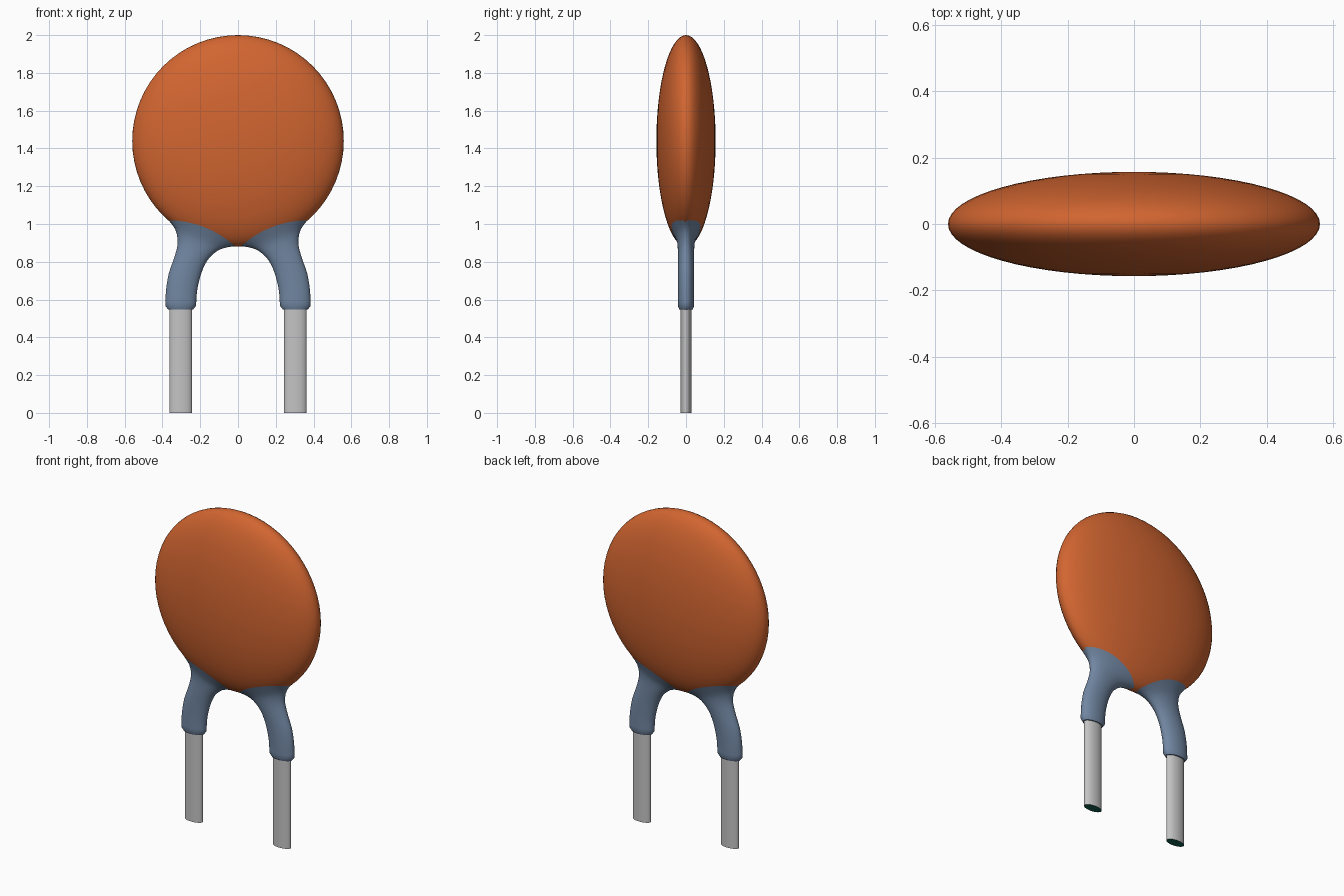
import bpy, bmesh, math
from mathutils import Vector, Matrix

cube = bpy.data.objects.get("Cube")
if cube:
    bpy.data.objects.remove(cube, do_unlink=True)

RADIUS, HALF_DEPTH, CENTRE_Z = 0.56, 0.157, 1.44
SIDES = 32


def material(name, colour, roughness=0.5):
    m = bpy.data.materials.new(name)
    m.use_nodes = True
    m.diffuse_color = (*colour, 1)
    bsdf = m.node_tree.nodes["Principled BSDF"]
    bsdf.inputs["Base Color"].default_value = (*colour, 1)
    bsdf.inputs["Roughness"].default_value = roughness
    return m


orange = material("orange coating", (0.64, 0.13, 0.03))
blue_grey = material("blue grey sleeve", (0.165, 0.24, 0.36))
grey = material("light grey wire", (0.55, 0.55, 0.55))
green = material("dark green wire end", (0.005, 0.11, 0.075))


def finish(bm, name, mats, mirrored=False):
    bmesh.ops.recalc_face_normals(bm, faces=bm.faces)
    mesh = bpy.data.meshes.new(name)
    bm.to_mesh(mesh)
    bm.free()
    for m in mats:
        mesh.materials.append(m)
    ob = bpy.data.objects.new(name, mesh)
    bpy.context.collection.objects.link(ob)
    bpy.ops.object.select_all(action='DESELECT')
    ob.select_set(True)
    bpy.context.view_layer.objects.active = ob
    bpy.ops.object.shade_smooth_by_angle(angle=math.radians(40))
    if mirrored:
        mod = ob.modifiers.new("Mirror", 'MIRROR')
        mod.use_mirror_merge = False
    return ob


# Flattened round body, poles facing front and back
bm = bmesh.new()
bmesh.ops.create_uvsphere(
    bm, u_segments=64, v_segments=32, radius=1,
    matrix=Matrix.Translation((0, 0, CENTRE_Z))
    @ Matrix.Diagonal((RADIUS, HALF_DEPTH, RADIUS, 1))
    @ Matrix.Rotation(math.pi / 2, 4, 'X'))
finish(bm, "body_disc", [orange])

# Oval wire leads with coloured cut ends
bm = bmesh.new()
bmesh.ops.create_cone(
    bm, cap_ends=True, segments=SIDES, radius1=1, radius2=1, depth=0.6,
    matrix=Matrix.Translation((0.303, 0, 0.3)) @ Matrix.Diagonal((0.06, 0.029, 1, 1)))
bm.normal_update()
for f in bm.faces:
    f.material_index = 1 if f.normal.z < -0.9 else 0
finish(bm, "wire_leads", [grey, green], mirrored=True)


# Sleeves: oval rings between an outer and an inner edge point
def ring(outer, inner, depth):
    a, b = Vector((outer[0], 0, outer[1])), Vector((inner[0], 0, inner[1]))
    points = []
    for i in range(SIDES):
        t = 2 * math.pi * i / SIDES
        p = a.lerp(b, (1 - math.cos(t)) / 2)
        p.y = depth * math.sin(t)
        points.append(p)
    return points


def body_ring(outer, inner, bulge):
    """Top ring, lying on the surface of the body."""
    points = ring(outer, inner, 1)
    up = Vector((inner[1] - outer[1], 0, outer[0] - inner[0])).normalized()
    for p in points:
        s, p.y = p.y, 0
        p += up * bulge * s * s
        r = math.hypot(p.x, p.z - CENTRE_Z) / RADIUS
        p.y = math.copysign(HALF_DEPTH * math.sqrt(max(0, 1 - r * r)) * 1.01, s)
    return points


def smooth_between(p0, p1, p2, p3, t):
    return 0.5 * (2 * p1 + (p2 - p0) * t + (2 * p0 - 5 * p1 + 4 * p2 - p3) * t * t
                  + (3 * p1 - p0 - 3 * p2 + p3) * t ** 3)


lip = ring((0.37, 0.548), (0.237, 0.548), 0.036)
keys = [
    ring((0.385, 0.567), (0.222, 0.567), 0.043),
    ring((0.381, 0.65), (0.216, 0.65), 0.043),
    ring((0.366, 0.74), (0.194, 0.74), 0.043),
    ring((0.338, 0.82), (0.16, 0.81), 0.043),
    ring((0.319, 0.9), (0.11, 0.857), 0.044),
    ring((0.332, 0.97), (0.06, 0.876), 0.051),
    body_ring((0.368, 1.02), (0.015, 0.882), 0.035),
]
rows = [lip]
last = len(keys) - 1
for k in range(last):
    four = [keys[min(max(k + d, 0), last)] for d in (-1, 0, 1, 2)]
    for t in (0, 0.33, 0.67):
        rows.append([smooth_between(*ps, t) for ps in zip(*four)])
rows.append(keys[-1])

bm = bmesh.new()
loops = [[bm.verts.new(p) for p in row] for row in rows]
for low, high in zip(loops, loops[1:]):
    for i in range(SIDES):
        j = (i + 1) % SIDES
        bm.faces.new((low[i], low[j], high[j], high[i]))
bm.faces.new(loops[0])
finish(bm, "lead_sleeves", [blue_grey], mirrored=True)
